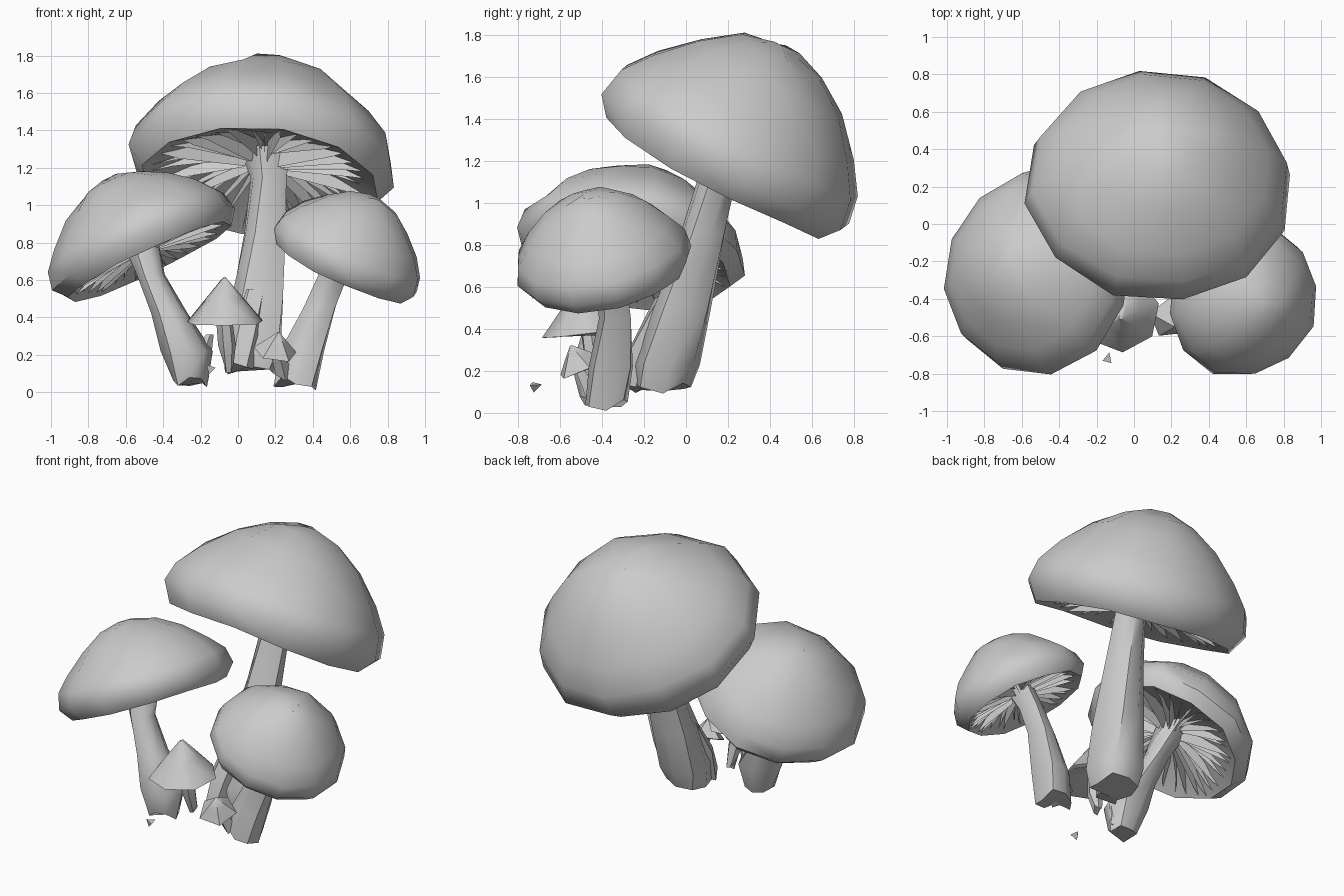
import bpy, bmesh, math, random
from mathutils import Vector, Matrix

random.seed(4)
cube = bpy.data.objects.get("Cube")
if cube:
    bpy.data.objects.remove(cube, do_unlink=True)

TONE = (0.6, 0.6, 0.6, 1)
grey = bpy.data.materials.new("soft_grey")
grey.use_nodes = True
grey.diffuse_color = TONE
grey.node_tree.nodes["Principled BSDF"].inputs["Base Color"].default_value = TONE


def finish(bm, name, angle, normals=True):
    if normals:
        bmesh.ops.recalc_face_normals(bm, faces=bm.faces)
    mesh = bpy.data.meshes.new(name)
    bm.to_mesh(mesh)
    bm.free()
    mesh.materials.append(grey)
    obj = bpy.data.objects.new(name, mesh)
    bpy.context.collection.objects.link(obj)
    bpy.ops.object.select_all(action='DESELECT')
    obj.select_set(True)
    bpy.context.view_layer.objects.active = obj
    if angle:
        bpy.ops.object.shade_smooth_by_angle(angle=math.radians(angle))
    return obj


def skin(bm, rings):
    """Join successive rings with quads and close both ends."""
    n = len(rings[0])
    for a, b in zip(rings, rings[1:]):
        for i in range(n):
            j = (i + 1) % n
            bm.faces.new((a[i], a[j], b[j], b[i]))
    bm.faces.new(rings[0])
    bm.faces.new(rings[-1])


def placed(centre, normal):
    turn = Vector((0, 0, 1)).rotation_difference(Vector(normal))
    return Matrix.Translation(centre) @ turn.to_matrix().to_4x4()


# Cap outline as fractions of radius and height: crown, shoulder, lip, hollow
DOME = [(0.1, 1.03), (0.32, 0.96), (0.57, 0.79), (0.8, 0.55), (0.95, 0.33),
        (0.99, 0.12), (0.88, -0.04), (0.55, 0.14), (0.12, 0.28)]
CONE = [(0.06, 1.0), (0.5, 0.55), (1.0, 0.02), (0.9, 0.0), (0.2, 0.25)]


def cap(name, centre, normal, radius, height, outline=DOME, sides=12, widen=1.0):
    bm = bmesh.new()
    wobble = [random.uniform(0.98, 1.03) for _ in range(sides)]
    rings = []
    for r, h in outline:
        ring = []
        for i in range(sides):
            a = math.tau * (i + 0.3) / sides
            s = radius * r * wobble[i]
            z = height * (h + random.uniform(-0.02, 0.02))
            ring.append(bm.verts.new((widen * s * math.cos(a), s * math.sin(a), z)))
        rings.append(ring)
    skin(bm, rings)
    bm.transform(placed(centre, normal))
    return finish(bm, name, 50)


def gills(name, centre, normal, radius, height, count=36):
    """Thin radial blades hanging in the hollow of the cap."""
    bm = bmesh.new()
    for i in range(count):
        a = math.tau * (i + random.uniform(-0.2, 0.2)) / count
        lean = a + random.uniform(-0.06, 0.06)
        drop = random.uniform(0.05, 0.2)
        shape = [(0.1, 0.3, a), (0.55, 0.16, a), (0.87, -0.02, a),
                 (0.7, 0.05 - drop * 0.3, lean), (0.15, 0.25 - drop, lean)]
        bm.faces.new([bm.verts.new((radius * r * math.cos(t), radius * r * math.sin(t), height * h))
                      for r, h, t in shape])
    bm.transform(placed(centre, normal))
    return finish(bm, name, 0, False)


def stem(name, path, sides=8, rough=0.1):
    """Tube through (x, y, z, radius) stations."""
    bm = bmesh.new()
    rings = []
    lobes = [1 + random.uniform(-rough, rough) for _ in range(sides)]
    for k, (x, y, z, r) in enumerate(path):
        ring = []
        for i in range(sides):
            a = math.tau * i / sides + 0.12 * k
            s = r * lobes[i]
            dz = random.uniform(-0.04, 0.04) if k == 0 else 0
            ring.append(bm.verts.new((x + s * math.cos(a), y + s * math.sin(a), max(0, z + dz))))
        rings.append(ring)
    skin(bm, rings)
    return finish(bm, name, 45)


# Caps with gills
for label, centre, normal, radius, height, widen in [
        ("large", (0.13, 0.15, 1.14), (0.08, 0.48, 0.87), 0.69, 0.66, 1.05),
        ("medium", (-0.48, -0.27, 0.715), (-0.42, 0.14, 0.88), 0.55, 0.46, 1.0),
        ("small", (0.55, -0.39, 0.66), (0.42, -0.16, 0.89), 0.43, 0.41, 1.0)]:
    cap(label + "_cap", centre, normal, radius, height, widen=widen)
    gills(label + "_gills", centre, normal, radius, height)

# Stems
stem("large_stem", [(0.06, -0.11, 0.12, 0.14), (0.07, -0.09, 0.23, 0.165), (0.1, -0.02, 0.5, 0.15),
                    (0.14, 0.08, 0.85, 0.115), (0.16, 0.16, 1.15, 0.095), (0.14, 0.25, 1.32, 0.14)])
stem("root_flare", [(0.01, -0.24, 0.12, 0.07), (0.03, -0.19, 0.3, 0.09), (0.08, -0.07, 0.55, 0.08)], 6)
stem("medium_stem", [(-0.26, -0.42, 0.05, 0.09), (-0.28, -0.41, 0.22, 0.14), (-0.37, -0.39, 0.42, 0.1),
                     (-0.47, -0.35, 0.63, 0.08), (-0.53, -0.26, 0.82, 0.11)])
stem("small_stem", [(0.31, -0.38, 0.05, 0.11), (0.35, -0.36, 0.22, 0.115), (0.44, -0.34, 0.45, 0.085),
                    (0.5, -0.36, 0.6, 0.08), (0.58, -0.4, 0.75, 0.1)])

# Young mushrooms at the foot of the cluster
cap("young_cap", (-0.07, -0.48, 0.37), (0.0, -0.08, 1.0), 0.21, 0.24, CONE, 7)
stem("young_stem", [(-0.05, -0.4, 0.12, 0.025), (-0.06, -0.44, 0.25, 0.045), (-0.08, -0.47, 0.44, 0.04)], 6)
cap("button_cap", (0.2, -0.5, 0.21), (0.15, -0.4, 0.9), 0.12, 0.12, CONE, 5)
stem("button_stem", [(0.24, -0.42, 0.08, 0.05), (0.2, -0.5, 0.22, 0.035)], 5)

# Pointed sprout beside the medium stem
stem("side_sprout", [(-0.23, -0.4, 0.1, 0.07), (-0.15, -0.38, 0.31, 0.02)], 4)

# Loose chip
bm = bmesh.new()
bmesh.ops.create_cone(bm, cap_ends=True, segments=3, radius1=0.03, radius2=0.0, depth=0.05)
bm.transform(placed((-0.14, -0.71, 0.13), (0.3, 0.9, 0.2)))
finish(bm, "loose_chip", 0)
